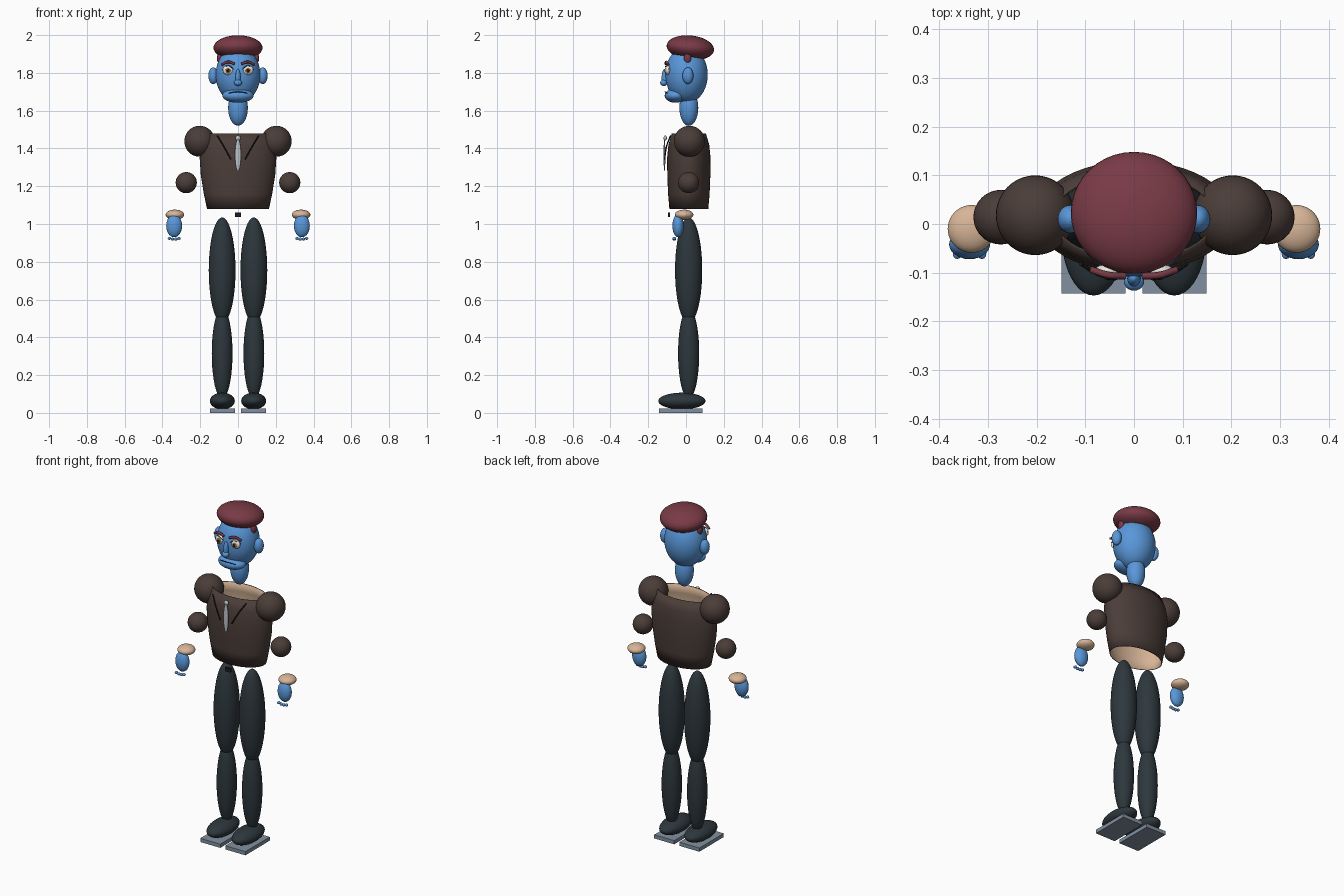
import bpy, bmesh, math
from mathutils import Vector

cube = bpy.data.objects.get("Cube")
if cube:
    bpy.data.objects.remove(cube, do_unlink=True)


def material(name, r, g, b):
    m = bpy.data.materials.new(name)
    m.use_nodes = True
    m.diffuse_color = (r, g, b, 1)
    bsdf = next(n for n in m.node_tree.nodes if n.type == 'BSDF_PRINCIPLED')
    bsdf.inputs["Base Color"].default_value = (r, g, b, 1)
    return m


BLUE = material("blue skin", .10, .31, .70)
RED = material("wine red", .19, .042, .06)
BROWN = material("jacket brown", .07, .047, .040)
BEIGE = material("cuff beige", .68, .46, .31)
SLATE = material("trouser slate", .026, .038, .046)
SOLE = material("sole grey", .22, .28, .35)
WHITE = material("eye white", .85, .83, .78)
AMBER = material("iris amber", .35, .14, .03)
BLACK = material("black", .012, .012, .014)
SILVER = material("tie silver", .50, .54, .57)


def smooth(obj):
    for p in obj.data.polygons:
        p.use_smooth = True


def ball(name, mat, loc, size, rot=(0, 0, 0), segs=40):
    bpy.ops.mesh.primitive_uv_sphere_add(segments=segs, ring_count=segs // 2,
                                         location=loc, rotation=rot)
    o = bpy.context.object
    o.name = name
    o.scale = size
    o.data.materials.append(mat)
    smooth(o)
    return o


def box(name, mat, loc, dims):
    bpy.ops.mesh.primitive_cube_add(size=1, location=loc)
    o = bpy.context.object
    o.name = name
    o.scale = dims
    o.data.materials.append(mat)
    return o


def tube(name, mat, points, radius):
    cu = bpy.data.curves.new(name, 'CURVE')
    cu.dimensions = '3D'
    cu.bevel_depth = radius
    cu.bevel_resolution = 2
    cu.use_fill_caps = True
    sp = cu.splines.new('BEZIER')
    sp.bezier_points.add(len(points) - 1)
    for bp, p in zip(sp.bezier_points, points):
        bp.co = Vector(p)
        bp.handle_left_type = bp.handle_right_type = 'AUTO'
    cu.materials.append(mat)
    o = bpy.data.objects.new(name, cu)
    bpy.context.collection.objects.link(o)
    return o


# Jacket: open oval tube with a beige lining
def jacket():
    rings = [(1.08, .164, .103), (1.16, .181, .110), (1.26, .197, .114),
             (1.35, .203, .115), (1.42, .193, .108), (1.48, .168, .090)]
    n = 48
    bm = bmesh.new()
    loops = []
    for z, rx, ry in rings:
        loops.append([bm.verts.new((rx * math.cos(a), .015 + ry * math.sin(a), z))
                      for a in (math.tau * i / n for i in range(n))])
    for lo, hi in zip(loops, loops[1:]):
        for i in range(n):
            j = (i + 1) % n
            bm.faces.new((lo[i], lo[j], hi[j], hi[i]))
    me = bpy.data.meshes.new("jacket")
    bm.to_mesh(me)
    bm.free()
    o = bpy.data.objects.new("jacket", me)
    bpy.context.collection.objects.link(o)
    me.materials.append(BROWN)
    me.materials.append(BEIGE)
    smooth(o)
    s = o.modifiers.new("lining", 'SOLIDIFY')
    s.thickness = .004
    s.offset = -1
    s.material_offset = 1


jacket()

# Head, neck and beret
ball("head", BLUE, (0, .003, 1.79), (.118, .112, .15))
ball("chin", BLUE, (0, -.055, 1.68), (.083, .058, .038))
ball("neck", BLUE, (0, .015, 1.615), (.052, .05, .095))
ball("beret", RED, (0, .023, 1.933), (.13, .126, .065), (math.radians(-6), 0, 0))
ball("nose_bridge", BLUE, (0, -.112, 1.775), (.014, .017, .045), segs=24)
ball("nose_tip", BLUE, (0, -.118, 1.748), (.021, .019, .017), segs=24)
tube("mouth", BLACK, [(-.068, -.083, 1.683), (-.035, -.104, 1.696),
                      (0, -.112, 1.70), (.035, -.104, 1.696), (.068, -.083, 1.683)], .0025)

# Tie and belt buckle
ball("tie_knot", SILVER, (0, -.110, 1.455), (.014, .009, .014), segs=20)
ball("tie_blade", SILVER, (0, -.114, 1.365), (.016, .005, .085), segs=24)
box("belt_buckle", BLACK, (0, -.091, 1.049), (.034, .01, .024))

for s, side in ((1, "left"), (-1, "right")):
    # Face features
    ball(side + "_ear", BLUE, (s * .131, .01, 1.785), (.026, .029, .044), segs=28)
    ball(side + "_sideburn", RED, (s * .098, .008, 1.878), (.014, .020, .028), segs=20)
    ball(side + "_eye", WHITE, (s * .052, -.096, 1.815), (.029, .014, .026), segs=28)
    ball(side + "_iris", AMBER, (s * .052, -.108, 1.812), (.014, .005, .014), segs=20)
    ball(side + "_pupil", BLACK, (s * .052, -.112, 1.812), (.008, .003, .008), segs=16)
    tube(side + "_upper_eyelid", BLACK, [(s * .024, -.106, 1.82), (s * .052, -.107, 1.838),
                                         (s * .081, -.09, 1.82)], .002)
    tube(side + "_eyebrow", RED, [(s * .018, -.107, 1.847), (s * .052, -.105, 1.858),
                                  (s * .088, -.094, 1.843)], .007)

    # Lapel edge
    tube(side + "_lapel", BLACK, [(s * .11, -.082, 1.468), (s * .075, -.103, 1.41),
                                  (s * .038, -.113, 1.343)], .0035)

    # Arm
    ball(side + "_shoulder", BROWN, (s * .203, .018, 1.438), (.081, .082, .082))
    ball(side + "_elbow", BROWN, (s * .274, .014, 1.219), (.056, .056, .056))
    ball(side + "_cuff", BEIGE, (s * .334, -.010, 1.049), (.049, .049, .027))
    ball(side + "_hand", BLUE, (s * .338, -.042, .99), (.042, .030, .060))
    for i in range(4):
        t = i - 1.5
        ball(side + "_finger_%d" % (i + 1), BLUE,
             (s * .338 + t * .017, -.062, .918 + abs(t) * .004),
             (.009, .010, .008), segs=12)

    # Leg and shoe
    ball(side + "_thigh", SLATE, (s * .084, .014, .755), (.071, .072, .28))
    ball(side + "_shin", SLATE, (s * .084, .014, .315), (.055, .056, .24))
    ball(side + "_shoe", SLATE, (s * .083, -.022, .063), (.066, .125, .044))
    box(side + "_sole", SOLE, (s * .083, -.028, .011), (.132, .23, .022))
